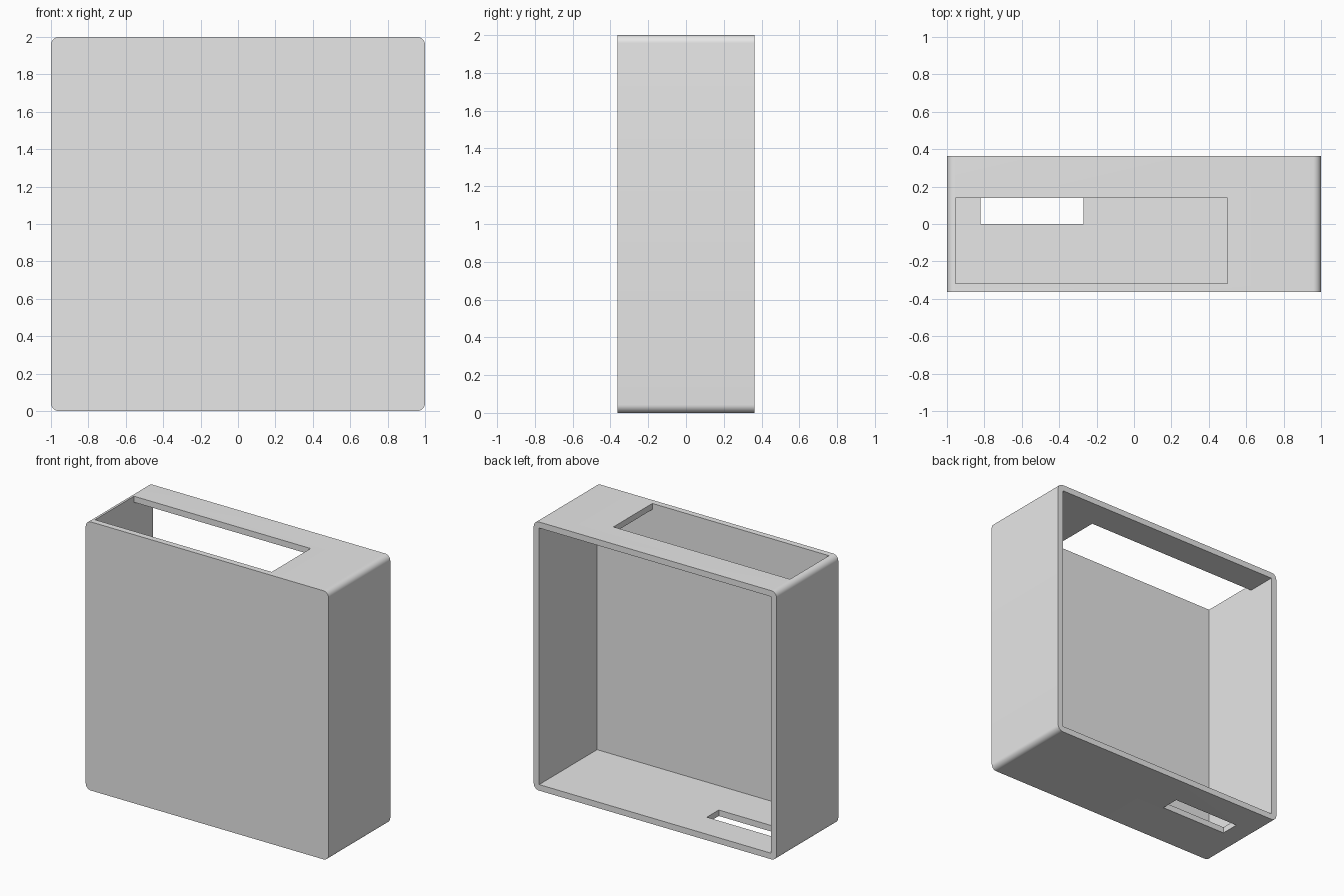
import bpy
import bmesh
from mathutils import Vector

if "Cube" in bpy.data.objects:
    bpy.data.objects.remove(bpy.data.objects["Cube"], do_unlink=True)

# Overall sizes
DEPTH = 0.363
WALL = 0.045
RADIUS = 0.043
INNER_X = 1 - WALL
INNER_FRONT = -DEPTH + WALL
SLOT_BACK = 0.14

grey = bpy.data.materials.new("plain grey")
grey.use_nodes = True
grey.diffuse_color = (0.8, 0.8, 0.8, 1)
grey.node_tree.nodes["Principled BSDF"].inputs["Base Color"].default_value = (0.8, 0.8, 0.8, 1)


def make_box(name, low, high, radius=0):
    """Box between two corners, with optional rounding of its front-to-back edges."""
    low, high = Vector(low), Vector(high)
    bm = bmesh.new()
    bmesh.ops.create_cube(bm, size=1)
    for v in bm.verts:
        v.co = Vector([h if c > 0 else l for c, l, h in zip(v.co, low, high)])
    if radius:
        edges = [e for e in bm.edges if abs(e.verts[0].co.y - e.verts[1].co.y) > 0.1]
        bmesh.ops.bevel(bm, geom=edges, offset=radius, segments=8,
                        profile=0.5, affect='EDGES')
    mesh = bpy.data.meshes.new(name)
    bm.to_mesh(mesh)
    bm.free()
    mesh.materials.append(grey)
    obj = bpy.data.objects.new(name, mesh)
    bpy.context.collection.objects.link(obj)
    return obj


def cut(target, low, high):
    """Remove a box-shaped volume from the target."""
    cutter = make_box("cutter", low, high)
    cutter.hide_render = True
    mod = target.modifiers.new("opening", 'BOOLEAN')
    mod.operation = 'DIFFERENCE'
    mod.solver = 'EXACT'
    mod.object = cutter
    bpy.ops.object.modifier_apply(modifier=mod.name)
    bpy.data.objects.remove(cutter, do_unlink=True)


# Rounded outer case
case = make_box("open_back_case", (-1, -DEPTH, 0), (1, DEPTH, 2), RADIUS)
bpy.ops.object.select_all(action='DESELECT')
case.select_set(True)
bpy.context.view_layer.objects.active = case

# Cavity open to the back
cut(case, (-INNER_X, INNER_FRONT, WALL), (INNER_X, DEPTH + 0.2, 2 - WALL))
# Large opening in the top wall, flush with the inner walls
cut(case, (-INNER_X, INNER_FRONT, 1.8), (0.5, SLOT_BACK, 2.2))
# Small slot in the bottom wall
cut(case, (-0.82, 0, -0.2), (-0.27, SLOT_BACK, 0.2))

bpy.ops.object.shade_smooth_by_angle(angle=0.5)
